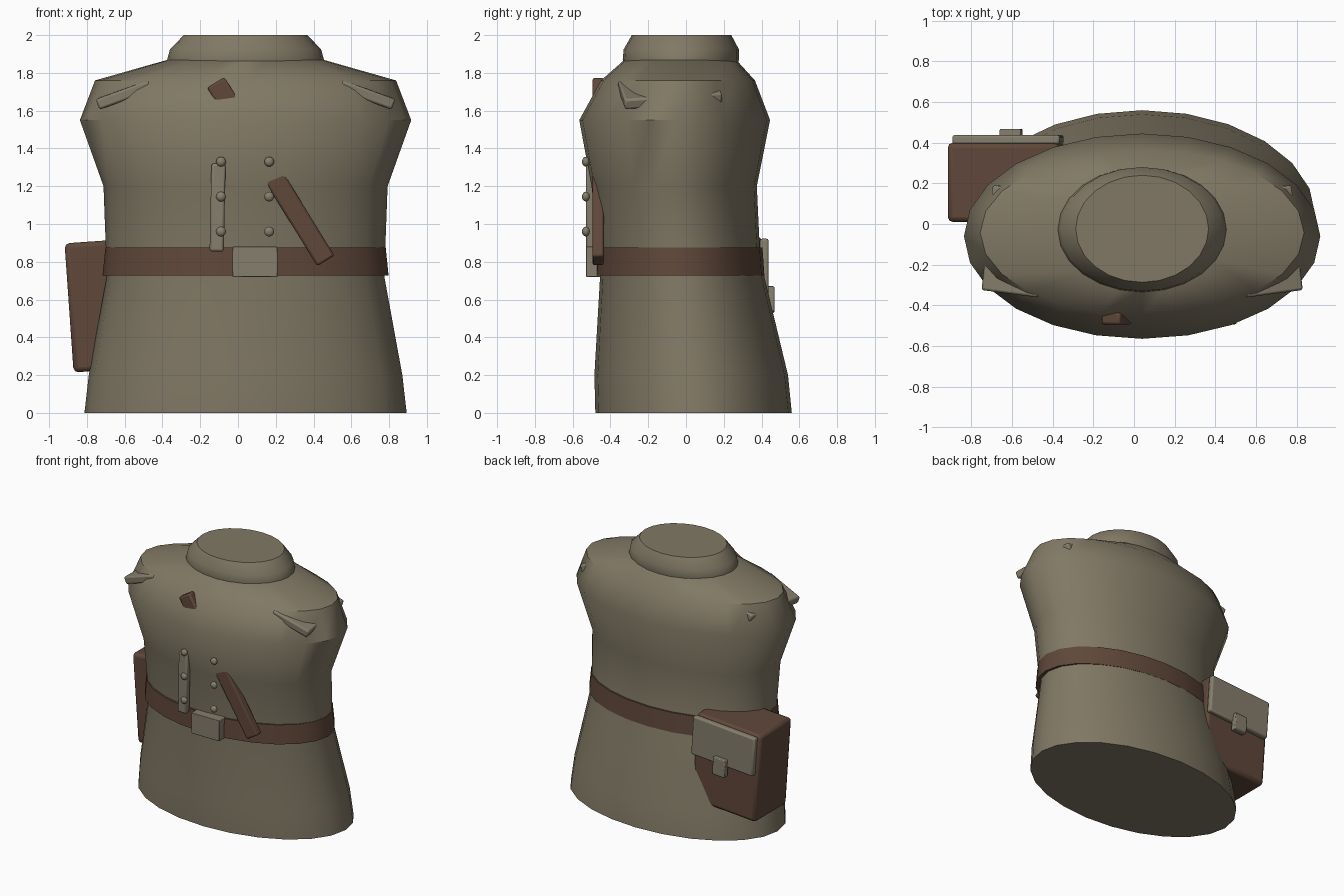
import bpy, bmesh
from math import sin, cos, pi, radians, atan2, hypot
from mathutils import Vector

cube = bpy.data.objects.get("Cube")
if cube:
    bpy.data.objects.remove(cube, do_unlink=True)

CX = 0.04  # centre line of the torso


def material(name, rgb):
    m = bpy.data.materials.new(name)
    m.use_nodes = True
    m.diffuse_color = (*rgb, 1)
    bsdf = m.node_tree.nodes["Principled BSDF"]
    bsdf.inputs["Base Color"].default_value = (*rgb, 1)
    bsdf.inputs["Roughness"].default_value = 0.8
    return m


cloth = material("olive_cloth", (0.22, 0.19, 0.13))
trim = material("khaki_trim", (0.235, 0.21, 0.15))
leather = material("brown_leather", (0.115, 0.063, 0.042))


def finish(obj, mat, angle=40):
    obj.data.materials.append(mat)
    bpy.ops.object.select_all(action='DESELECT')
    obj.select_set(True)
    bpy.context.view_layer.objects.active = obj
    bpy.ops.object.shade_smooth_by_angle(angle=radians(angle))
    return obj


def loft(name, rings, mat, sides=24):
    """Capped loft of ellipses given as (z, half width, front y, back y)."""
    bm = bmesh.new()
    loops = []
    for z, rx, front, back in rings:
        cy, ry = (front + back) / 2, (back - front) / 2
        loops.append([bm.verts.new((CX + rx * cos(2 * pi * i / sides),
                                    cy + ry * sin(2 * pi * i / sides), z))
                      for i in range(sides)])
    for low, high in zip(loops, loops[1:]):
        for i in range(sides):
            j = (i + 1) % sides
            bm.faces.new((low[i], low[j], high[j], high[i]))
    bm.faces.new(loops[0][::-1])
    bm.faces.new(loops[-1])
    mesh = bpy.data.meshes.new(name)
    bm.to_mesh(mesh)
    bm.free()
    obj = bpy.data.objects.new(name, mesh)
    bpy.context.collection.objects.link(obj)
    return finish(obj, mat)


def box(name, centre, size, mat, rot=(0, 0, 0), bevel=0.012):
    bpy.ops.mesh.primitive_cube_add(size=1, location=centre,
                                    rotation=[radians(a) for a in rot])
    obj = bpy.context.object
    obj.name = name
    obj.scale = size
    bpy.ops.object.transform_apply(location=False, rotation=False, scale=True)
    mod = obj.modifiers.new("rounded_edges", 'BEVEL')
    mod.width = bevel
    mod.segments = 2
    return finish(obj, mat)


# Jacket body and collar
loft("jacket", [
    (0.00, 0.853, -0.48, 0.56),
    (0.20, 0.830, -0.485, 0.54),
    (0.72, 0.735, -0.455, 0.415),
    (0.88, 0.740, -0.465, 0.39),
    (1.20, 0.752, -0.50, 0.375),
    (1.55, 0.877, -0.565, 0.445),
    (1.76, 0.797, -0.45, 0.365),
    (1.87, 0.41, -0.325, 0.265),
], cloth)
loft("collar", [
    (1.84, 0.415, -0.33, 0.275),
    (1.87, 0.415, -0.335, 0.28),
    (1.925, 0.400, -0.33, 0.28),
    (2.00, 0.327, -0.287, 0.24),
], cloth)

# Belt and buckle
loft("belt", [
    (0.728, 0.757, -0.485, 0.415),
    (0.875, 0.742, -0.48, 0.405),
], leather)
box("buckle", (0.09, -0.49, 0.80), (0.24, 0.08, 0.16), trim, bevel=0.004)

# Shoulder strap, running diagonally and partly sunk into the jacket
top, low = Vector((-0.118, 1.75)), Vector((0.465, 0.805))
run = low - top
mid = (top + low) / 2
box("shoulder_strap", (mid.x, -0.465, mid.y), (0.107, 0.06, run.length), leather,
    rot=(0, atan2(run.x, run.y) * 180 / pi, 0))

# Front placket and two rows of buttons
box("placket", (-0.108, -0.505, 1.087), (0.075, 0.05, 0.465), trim, rot=(0, 1.2, 0))
for x in (-0.09, 0.165):
    for z in (0.96, 1.145, 1.33):
        bpy.ops.mesh.primitive_uv_sphere_add(segments=16, ring_count=8, radius=0.026,
                                             location=(x, -0.53, z))
        button = bpy.context.object
        button.name = "button"
        button.scale.y = 0.8
        finish(button, trim, 60)

# Shoulder tabs, mirrored about the centre line
for side, name in ((-1, "right_shoulder_tab"), (1, "left_shoulder_tab")):
    box(name, (CX + side * 0.617, -0.085, 1.70), (0.30, 0.52, 0.058), trim,
        rot=(4, side * 20, side * 7.5))

# Hip pouch with flap and clasp
TILT = (0, -4, 0)
box("pouch", (-0.62, 0.205, 0.575), (0.55, 0.39, 0.685), leather, TILT, 0.025)
box("pouch_flap", (-0.62, 0.415, 0.755), (0.53, 0.045, 0.30), trim, TILT)
box("pouch_clasp", (-0.605, 0.445, 0.60), (0.105, 0.045, 0.135), trim, TILT, 0.006)
